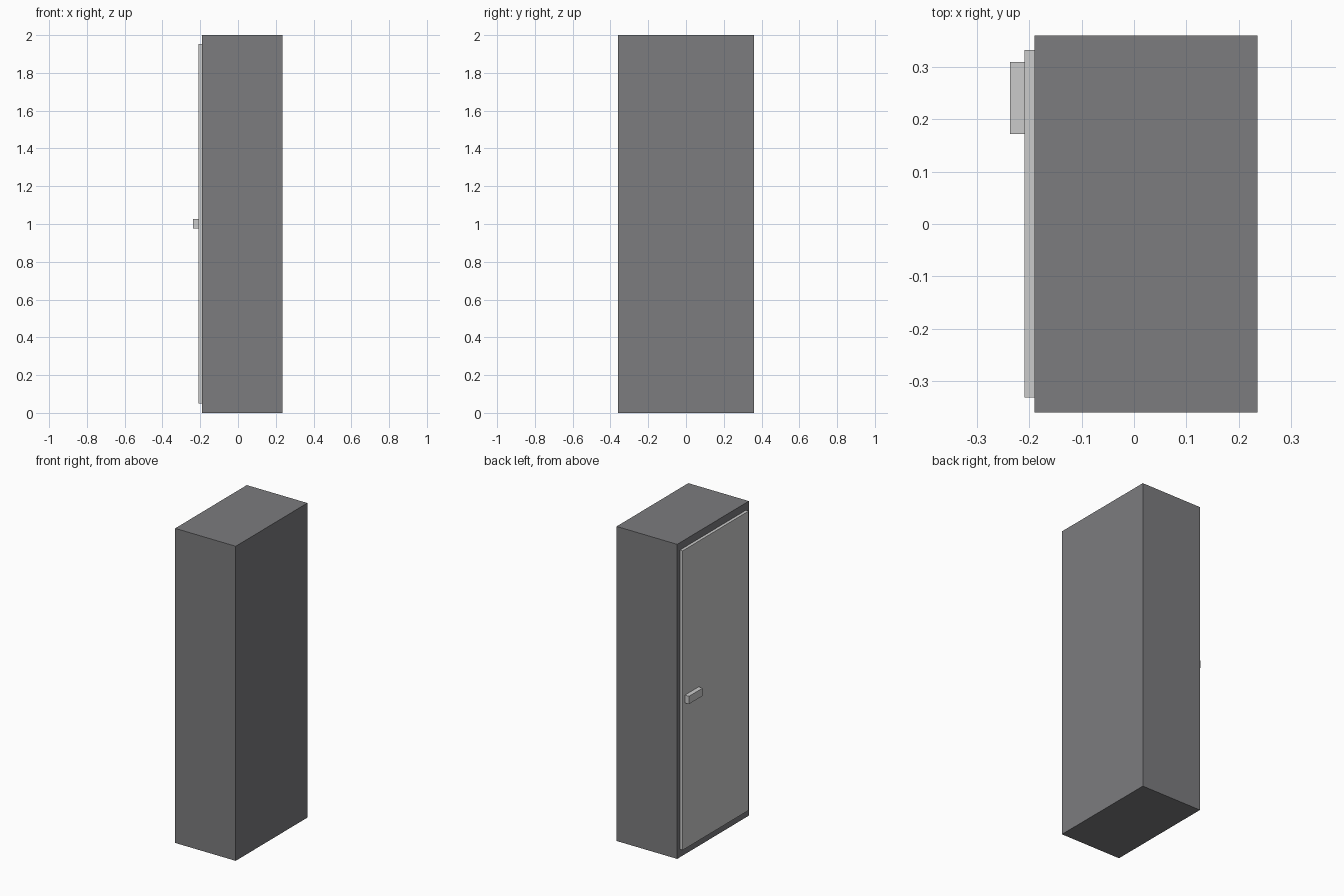
import bpy

if "Cube" in bpy.data.objects:
    bpy.data.objects.remove(bpy.data.objects["Cube"])


def box(name, lo, hi, color=None):
    """Axis-aligned box between two corners."""
    centre = [(a + b) / 2 for a, b in zip(lo, hi)]
    bpy.ops.mesh.primitive_cube_add(size=1, location=centre)
    obj = bpy.context.object
    obj.name = name
    obj.scale = [b - a for a, b in zip(lo, hi)]
    bpy.ops.object.transform_apply(location=False, rotation=False, scale=True)
    if color:
        mat = bpy.data.materials.new(name + "_paint")
        mat.diffuse_color = color
        mat.use_nodes = True
        mat.node_tree.nodes["Principled BSDF"].inputs["Base Color"].default_value = mat.diffuse_color
        obj.data.materials.append(mat)
    return obj


# Tall dark cabinet body
box("cabinet_body", (-0.19, -0.36, 0.0), (0.236, 0.36, 2.0),
    (0.2, 0.2, 0.21, 1))

# Door panel on the -x side
box("door", (-0.209, -0.331, 0.05), (-0.19, 0.332, 1.953))

# Horizontal handle near the door's edge
box("handle", (-0.237, 0.172, 0.977), (-0.209, 0.309, 1.027))
